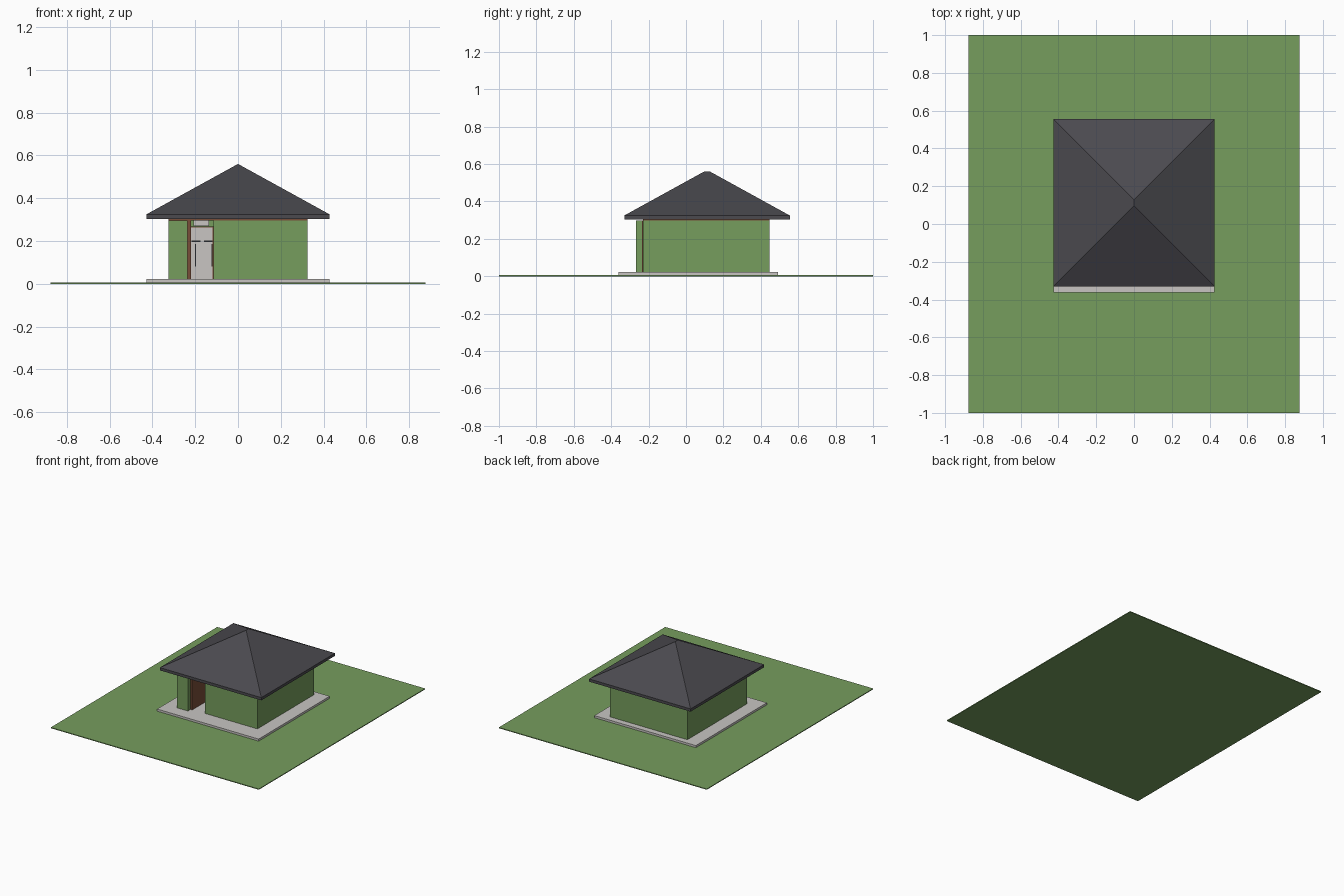
import bpy, bmesh

cube = bpy.data.objects.get("Cube")
if cube:
    bpy.data.objects.remove(cube, do_unlink=True)


def material(name, rgb):
    m = bpy.data.materials.new(name)
    m.use_nodes = True
    m.diffuse_color = (*rgb, 1)
    m.node_tree.nodes["Principled BSDF"].inputs["Base Color"].default_value = (*rgb, 1)
    return m


GREEN = material("green", (0.18, 0.34, 0.11))
SLATE = material("dark slate", (0.07, 0.068, 0.078))
CONCRETE = material("pale concrete", (0.58, 0.56, 0.54))
BROWN = material("brown wood", (0.19, 0.075, 0.04))
BLACK = material("black metal", (0.02, 0.02, 0.02))


def finish(name, bm, mat):
    bmesh.ops.recalc_face_normals(bm, faces=bm.faces)
    mesh = bpy.data.meshes.new(name)
    bm.to_mesh(mesh)
    bm.free()
    mesh.materials.append(mat)
    obj = bpy.data.objects.new(name, mesh)
    bpy.context.collection.objects.link(obj)
    return obj


def prism(name, outline, z0, z1, mat):
    """Extrude a plan outline from z0 up to z1."""
    bm = bmesh.new()
    face = bm.faces.new([bm.verts.new((x, y, z0)) for x, y in outline])
    top = bmesh.ops.extrude_face_region(bm, geom=[face])["geom"]
    verts = [v for v in top if isinstance(v, bmesh.types.BMVert)]
    bmesh.ops.translate(bm, verts=verts, vec=(0, 0, z1 - z0))
    return finish(name, bm, mat)


def box(name, x0, x1, y0, y1, z0, z1, mat):
    return prism(name, [(x0, y0), (x1, y0), (x1, y1), (x0, y1)], z0, z1, mat)


# Site
FLOOR = 0.022
box("lawn", -0.875, 0.875, -1, 1, 0, 0.006, GREEN)
box("foundation_slab", -0.427, 0.427, -0.362, 0.492, 0.006, FLOOR, CONCRETE)

# Walls with a recessed entrance
BACK, FRONT, DOOR_Y = 0.447, -0.231, -0.065
LEFT, RIGHT = -0.235, -0.115
prism("walls", [(-0.325, FRONT), (LEFT, FRONT), (LEFT, DOOR_Y), (RIGHT, DOOR_Y),
                (RIGHT, FRONT), (0.325, FRONT), (0.325, BACK), (-0.325, BACK)],
      FLOOR, 0.297, GREEN)
box("front_pier", -0.325, LEFT, -0.267, FRONT, FLOOR, 0.297, GREEN)
box("wall_plate", -0.325, 0.325, FRONT, BACK, 0.297, 0.306, BROWN)

# Entrance lining, door and its fittings
box("entrance_lining", LEFT, -0.22, -0.236, DOOR_Y, FLOOR, 0.297, BROWN)
box("door", -0.22, -0.118, DOOR_Y - 0.008, DOOR_Y, FLOOR, 0.262, CONCRETE)
box("door_head", -0.22, RIGHT, DOOR_Y - 0.012, DOOR_Y, 0.262, 0.268, BROWN)
box("door_jamb", -0.118, RIGHT, DOOR_Y - 0.012, DOOR_Y, FLOOR, 0.262, BROWN)
box("sign_plate", -0.208, -0.136, DOOR_Y - 0.008, DOOR_Y, 0.271, 0.296, CONCRETE)
box("door_panel", -0.182, -0.141, DOOR_Y - 0.012, DOOR_Y - 0.008, 0.08, 0.146, CONCRETE)
for side, x in (("left", -0.201), ("right", -0.124)):
    box(f"door_bar_{side}", x, x + 0.004, DOOR_Y - 0.013, DOOR_Y - 0.008, 0.082, 0.185, BLACK)
for side, x in (("left", -0.216), ("right", -0.158)):
    box(f"door_rail_{side}", x, x + 0.04, DOOR_Y - 0.013, DOOR_Y - 0.008, 0.195, 0.203, BLACK)

# Hipped roof with a short ridge and a square-edged eave
X, Y0, Y1 = 0.427, -0.33, 0.555
EAVE, RIDGE = 0.325, 0.56
bm = bmesh.new()
plan = [(-X, Y0), (X, Y0), (X, Y1), (-X, Y1)]
low = [bm.verts.new((x, y, 0.304)) for x, y in plan]
high = [bm.verts.new((x, y, EAVE)) for x, y in plan]
r0 = bm.verts.new((0, Y0 + X, RIDGE))
r1 = bm.verts.new((0, Y1 - X, RIDGE))
bm.faces.new(low)
for i in range(4):
    j = (i + 1) % 4
    bm.faces.new((low[i], low[j], high[j], high[i]))
a, b, c, d = high
for loop in ((a, b, r0), (b, c, r1, r0), (c, d, r1), (d, a, r0, r1)):
    bm.faces.new(loop)
finish("hipped_roof", bm, SLATE)
